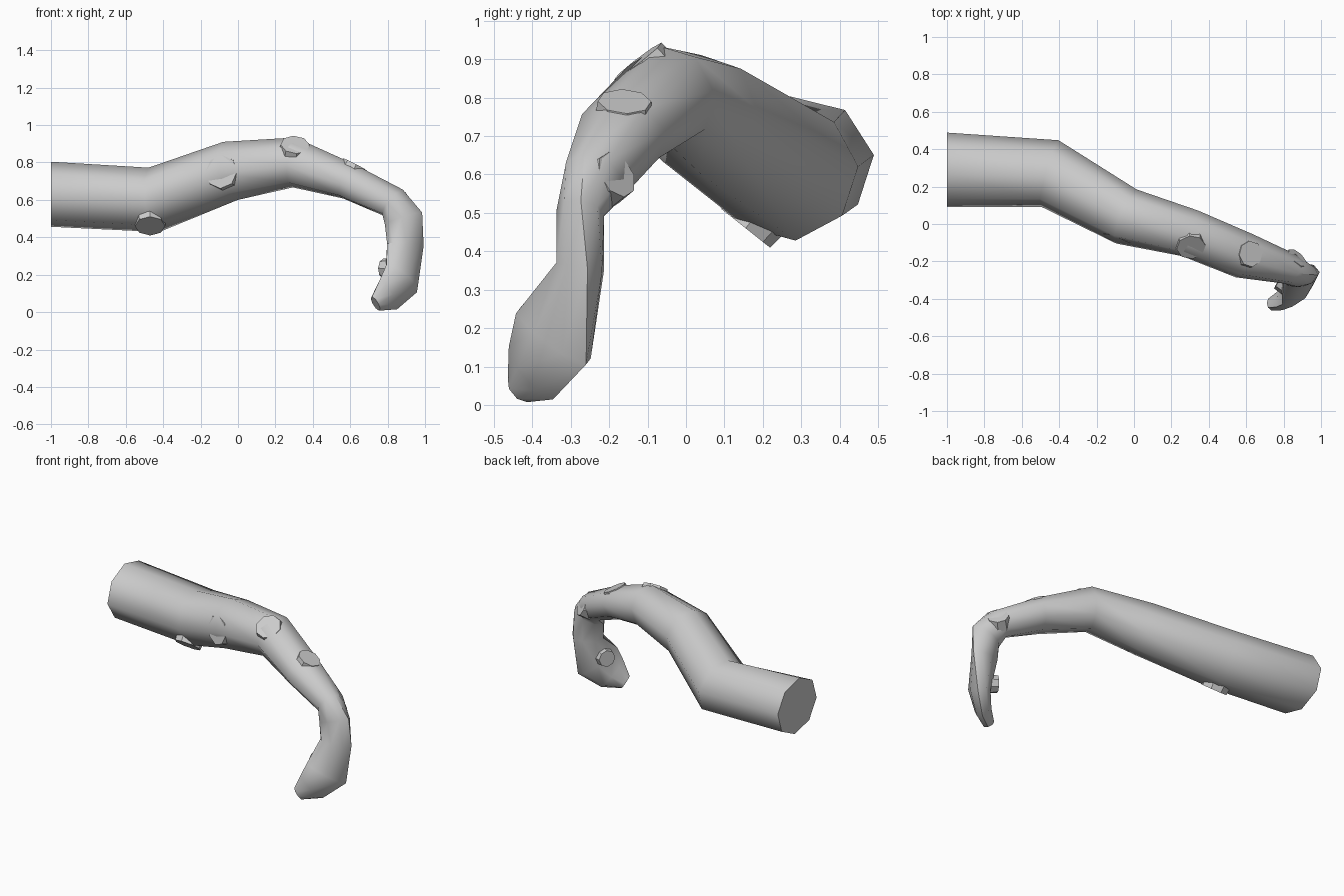
import bpy, bmesh
from math import cos, sin, pi, radians
from mathutils import Vector

if "Cube" in bpy.data.objects:
    bpy.data.objects.remove(bpy.data.objects["Cube"])

SIDES = 8

def make_object(name, bm):
    bmesh.ops.recalc_face_normals(bm, faces=bm.faces)
    me = bpy.data.meshes.new(name)
    bm.to_mesh(me)
    bm.free()
    ob = bpy.data.objects.new(name, me)
    bpy.context.collection.objects.link(ob)
    return ob

def smooth(ob, angle):
    bpy.ops.object.select_all(action='DESELECT')
    ob.select_set(True)
    bpy.context.view_layer.objects.active = ob
    bpy.ops.object.shade_smooth_by_angle(angle=radians(angle))

# Tentacle rings: centre, heading of side axis (deg), side radius, curl-plane radius
rings = [
    ((-1.00, .29, .63), 90, .200, .175),
    ((-.45, .27, .60), 75, .185, .175),
    ((-.04, .04, .755), 62, .155, .160),
    ((.30, -.05, .80), 68, .130, .135),
    ((.59, -.17, .70), 68, .125, .100),
    ((.83, -.24, .585), 75, .085, .090),
    ((.885, -.275, .50), 95, .062, .105),
    ((.895, -.275, .36), 105, .062, .100),
    ((.875, -.345, .18), 140, .065, .140),
    ((.805, -.395, .095), 142, .050, .105),
    ((.735, -.430, .045), 142, .035, .045),
]

# Tentacle body
bm = bmesh.new()
centres = [Vector(r[0]) for r in rings]
loops = []
for i, (c, heading, rs, rc) in enumerate(rings):
    t = (centres[min(i + 1, len(rings) - 1)] - centres[max(i - 1, 0)]).normalized()
    if i == 0:
        t = Vector((1, 0, 0))
    elif i < len(rings) - 1:
        t = ((centres[i + 1] - centres[i]).normalized()
             + (centres[i] - centres[i - 1]).normalized()).normalized()
    s = Vector((cos(radians(heading)), sin(radians(heading)), 0))
    s = (s - t * s.dot(t)).normalized()
    u = t.cross(s)
    loops.append([bm.verts.new(centres[i] + s * rs * cos(a) + u * rc * sin(a))
                  for a in (2 * pi * (k + .15) / SIDES for k in range(SIDES))])
for a, b in zip(loops, loops[1:]):
    for k in range(SIDES):
        j = (k + 1) % SIDES
        bm.faces.new((a[k], a[j], b[j], b[k]))
bm.faces.new(loops[0])
bm.faces.new(loops[-1])
smooth(make_object("tentacle", bm), 50)

# Suckers: centre of outer face, facing direction, radius
suckers = [
    ((-.47, .155, .46), (0, -.62, -.78), .088),
    ((-.09, -.085, .75), (-.35, -.92, .15), .098),
    ((.305, -.125, .895), (.08, -.6, .78), .085),
    ((.625, -.16, .79), (.45, .05, .88), .076),
    ((.875, -.18, .60), (.62, .65, .4), .070),
    ((.775, -.30, .235), (-.85, .5, .05), .056),
]
for n, (c, d, r) in enumerate(suckers):
    bm = bmesh.new()
    depth = r * .95
    bmesh.ops.create_cone(bm, cap_ends=True, segments=8,
                          radius1=r * 1.03, radius2=r * .92, depth=depth)
    d = Vector(d).normalized()
    q = d.to_track_quat('Z', 'Y')
    for v in bm.verts:
        v.co = Vector(c) + q @ (v.co - Vector((0, 0, depth / 2)))
    smooth(make_object(f"sucker_{n + 1}", bm), 30)
